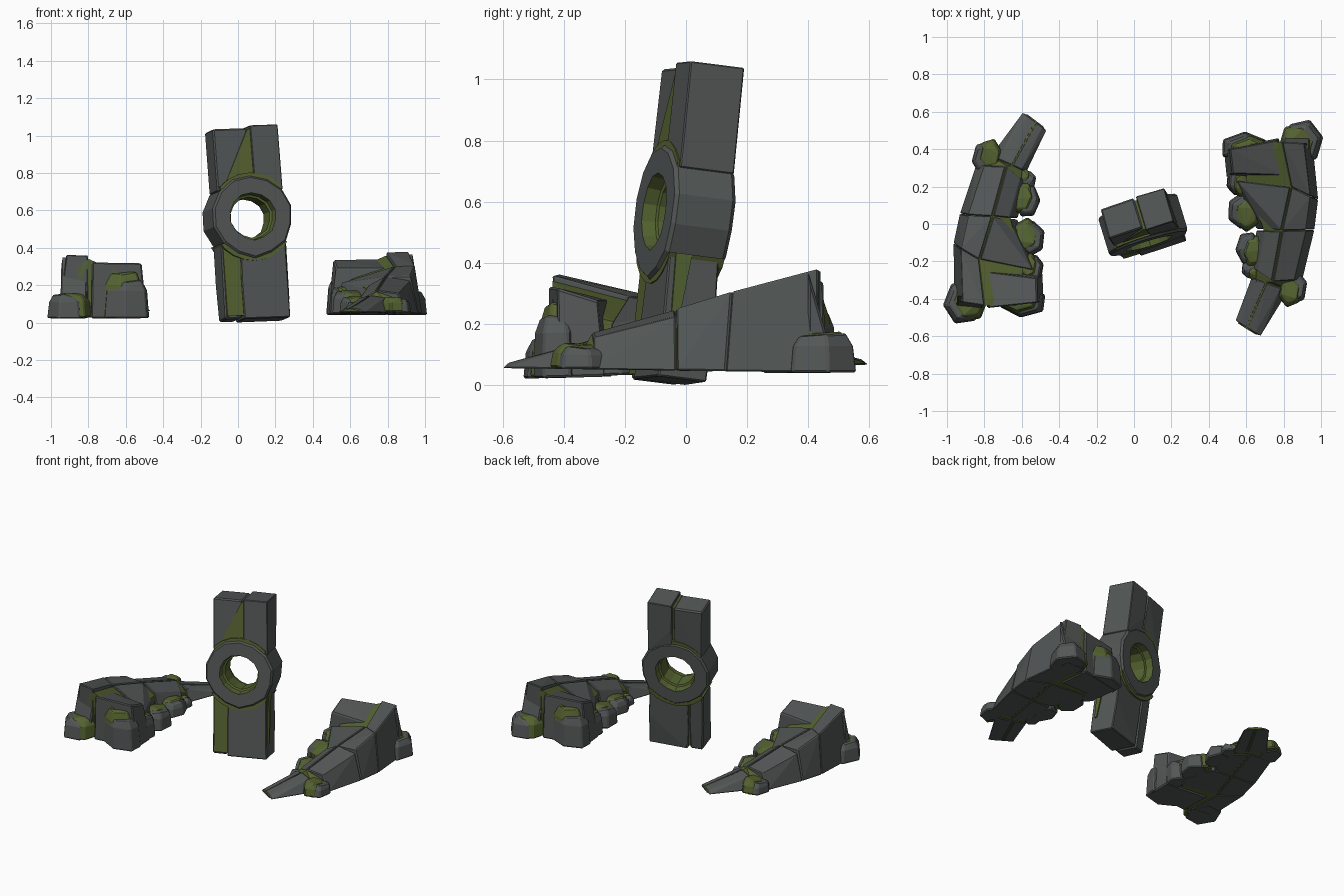
import bpy, bmesh, math, random
from mathutils import Matrix, Vector

random.seed(4)
cube = bpy.data.objects.get("Cube")
if cube:
    bpy.data.objects.remove(cube)


def material(name, color):
    m = bpy.data.materials.new(name)
    m.use_nodes = True
    m.diffuse_color = (*color, 1)
    m.node_tree.nodes["Principled BSDF"].inputs["Base Color"].default_value = (*color, 1)
    return m


STONE = material("dark grey stone", (0.085, 0.094, 0.092))
MOSS = material("moss green", (0.09, 0.125, 0.03))


def finish(name, bm, mats, place, bevel):
    bmesh.ops.recalc_face_normals(bm, faces=bm.faces)
    mesh = bpy.data.meshes.new(name)
    bm.to_mesh(mesh)
    bm.free()
    for m in mats:
        mesh.materials.append(m)
    ob = bpy.data.objects.new(name, mesh)
    bpy.context.collection.objects.link(ob)
    ob.matrix_world = place
    if bevel:
        mod = ob.modifiers.new("worn edges", "BEVEL")
        mod.width = bevel
        mod.segments = 1
        mod.limit_method = "ANGLE"


def hull(name, points, mat, place, bevel=0.007):
    """Chunky rock: convex hull of a few points."""
    bm = bmesh.new()
    for p in points:
        bm.verts.new(p)
    res = bmesh.ops.convex_hull(bm, input=bm.verts)
    junk = {g for g in res["geom_interior"] + res["geom_unused"] if isinstance(g, bmesh.types.BMVert)}
    bmesh.ops.delete(bm, geom=list(junk), context="VERTS")
    bmesh.ops.dissolve_limit(bm, angle_limit=0.06, verts=bm.verts, edges=bm.edges)
    finish(name, bm, [mat], place, bevel)


def boulder(name, x, y, rx, ry, z0, h, mat, place, spin):
    """Six sided rock that tapers to an uneven flat top."""
    pts = []
    rnd = random.Random(name[-5:])
    for i in range(6):
        a = math.tau * i / 6 + spin
        c, s = math.cos(a) * rx, math.sin(a) * ry
        pts += [(x + c, y + s, z0), (x + c * 0.91, y + s * 0.91, h * 0.75),
                (x + c * 0.7, y + s * 0.7, h - rnd.uniform(0, 0.02))]
    hull(name, pts, mat, place)


# Ridge stations from high end to tail: outer, middle, inner point, then height
HIGH = ((0.955, 0.43), (0.79, 0.44), (0.53, 0.42), 0.38)
BEND = ((0.985, 0.13), (0.84, 0.2), (0.51, 0.24), 0.305)
WAIST = ((0.965, -0.03), (0.79, -0.035), (0.655, -0.03), 0.25)
LOW = ((0.90, -0.30), (0.74, -0.31), (0.62, -0.23), 0.175)
NECK = ((0.83, -0.35), (0.71, -0.31), (0.63, -0.28), 0.15)
TIP = ((0.675, -0.605), (0.60, -0.56), (0.54, -0.52), 0.08)


def floor_z(y):
    return 0.047 - 0.014 * y


def lane(name, stations, side, place, drop, gap=0.004):
    """Length of ridge between the middle seam and its outer or inner side."""
    first, last = Vector(stations[0][1]), Vector(stations[1][1])
    along = (last - first).normalized() * gap
    pts = []
    for st, push in zip(stations, (along, -along)):
        edge, mid, h = Vector(st[side]) + push, Vector(st[1]) + push, st[3]
        across = (edge - mid).normalized()
        mid = mid + across * 0.004
        top = edge - across * min(0.045, 0.4 * (edge - mid).length)
        pts += [(*edge, floor_z(edge.y)), (*mid, floor_z(mid.y)),
                (*mid, h - 0.004), (*top, h - drop * h)]
    hull(name, pts, STONE, place, 0.005)


def moss_bed(name, stations, place):
    pts = []
    for outer, mid, inner, h in stations:
        m = Vector(mid)
        for e in (outer, inner):
            p = m + (Vector(e) - m) * 0.72
            pts += [(*p, floor_z(p.y) + 0.004), (*p, max(h * 0.72, floor_z(p.y) + 0.006))]
        pts.append((*m, h * 0.94))
    hull(name, pts, MOSS, place, 0)


def rubble(side, place):
    # Outer wall, inner slabs and the split tail
    lane(side + "_wall_high", (HIGH, BEND), 0, place, 0.0, 0)
    lane(side + "_wall_bend", (BEND, WAIST), 0, place, 0.0, 0.001)
    lane(side + "_outer_slab", (WAIST, LOW), 0, place, 0.1, 0.002)
    lane(side + "_inner_slab", (BEND, WAIST), 2, place, 0.3)
    lane(side + "_low_slab", (WAIST, LOW), 2, place, 0.2)
    lane(side + "_tail_outer", (NECK, TIP), 0, place, 0.1)
    lane(side + "_tail_inner", (NECK, TIP), 2, place, 0.1)
    for i, pair in enumerate(((HIGH, BEND), (BEND, WAIST), (WAIST, LOW), (LOW, NECK), (NECK, TIP))):
        moss_bed(f"{side}_moss_bed_{i}", pair, place)
    # Sloping foot at the high end of the wall
    hull(side + "_wall_foot", [(x, y, z) for x in (0.80, 0.94)
         for y, z in ((0.40, 0.04), (0.40, 0.37), (0.48, 0.04), (0.455, 0.18))], STONE, place)
    # Tall inner block
    hull(side + "_inner_block",
         [(0.48, 0.40, 0.04), (0.495, 0.25, 0.04), (0.80, 0.25, 0.04), (0.775, 0.46, 0.04),
          (0.51, 0.40, 0.335), (0.525, 0.27, 0.29), (0.80, 0.26, 0.29), (0.77, 0.45, 0.34)],
         STONE, place)
    # Loose boulders with moss creeping up behind them
    for label, x, y, rx, ry, h, spin, lift in (
            ("end", 0.59, 0.405, 0.135, 0.09, 0.25, 0.5, 0.04),
            ("corner", 0.905, 0.44, 0.11, 0.125, 0.17, 0.2, 0.005),
            ("upper", 0.545, 0.23, 0.055, 0.08, 0.19, 0.4, 0.005),
            ("middle", 0.575, 0.07, 0.08, 0.10, 0.17, 0.5, 0.005),
            ("lower", 0.61, -0.13, 0.07, 0.095, 0.14, 0.1, 0.005),
            ("small", 0.62, -0.24, 0.05, 0.055, 0.11, 0.4, 0),
            ("outer", 0.86, -0.34, 0.07, 0.095, 0.13, 0.3, 0.01)):
        boulder(f"{side}_boulder_{label}", x, y, rx, ry, floor_z(y), h, STONE, place, spin)
        shift = 0.028 if x < 0.76 else -0.028
        boulder(f"{side}_moss_{label}", x + shift, y - 0.015, rx, ry, floor_z(y) + 0.005,
                h + lift, MOSS, place, spin)


rubble("left", Matrix.Identity(4))
rubble("right", Matrix.Translation((-0.69, 0.005, -0.005))
       @ Matrix.Rotation(math.radians(1.6), 4, "X") @ Matrix.Rotation(math.radians(-5), 4, "Z")
       @ Matrix.Translation((0.72, 0, 0)) @ Matrix.Rotation(math.pi, 4, "Z"))

# Leaning pillar, built around the centre of its ring
PILLAR = (Matrix.Translation((0.05, -0.005, 0.557)) @ Matrix.Rotation(math.radians(17), 4, "Z")
          @ Matrix.Rotation(math.radians(-7), 4, "X") @ Matrix.Rotation(math.radians(-2), 4, "Y"))


def slab(name, x0, x1, y0, y1, z0, z1, mat=STONE, bevel=0.008, rough=0.005):
    pts = [(x + random.uniform(-rough, rough), y + random.uniform(-rough, rough), z)
           for x in (x0, x1) for y in (y0, y1) for z in (z0, (z0 + z1) / 2, z1)]
    hull(name, pts, mat, PILLAR, bevel)


slab("pillar_top_right", -0.178, 0.006, -0.075, 0.092, 0.14, 0.478)
slab("pillar_top_left", 0.022, 0.178, -0.088, 0.1, 0.14, 0.49)
slab("pillar_base_right", -0.178, -0.088, -0.068, 0.085, -0.545, -0.14)
slab("pillar_base_left", -0.078, 0.178, -0.088, 0.085, -0.548, -0.14)
slab("moss_top_seam", -0.02, 0.05, -0.07, 0.08, 0.14, 0.47, MOSS, 0, 0)
slab("moss_base_seam", -0.1, -0.06, -0.07, 0.075, -0.53, -0.14, MOSS, 0, 0)
slab("moss_base_front", -0.172, -0.07, -0.078, -0.03, -0.53, -0.14, MOSS, 0, 0)

# Moss spreading from the ring: up the front seam and down the base's left side
hull("moss_seam_flare", [(x, y, z) for y in (-0.083, -0.05) for x, z in
     ((0.026, 0.15), (-0.15, 0.15), (-0.12, 0.21), (-0.04, 0.26), (-0.006, 0.34),
      (0.008, 0.47), (0.026, 0.47))], MOSS, PILLAR, 0)
hull("moss_side_strip", [(x, y, z) for x in (0.15, 0.185) for y, z in
     ((-0.07, -0.14), (-0.015, -0.14), (-0.045, -0.45), (-0.06, -0.45))], MOSS, PILLAR, 0)


def collar(name, sign, radius, half):
    """Moss cap hugging the ring where it meets the shaft."""
    pts = []
    for i in range(9):
        a = math.radians(30 + 15 * i)
        x = max(-half, min(half, radius * math.cos(a)))
        z = radius * math.sin(a)
        pts += [(x, y, sign * max(0.14, z)) for y in (-0.093, 0.097)]
    hull(name, pts, MOSS, PILLAR, 0)


collar("moss_collar_top", 1, 0.236, 0.168)
collar("moss_collar_base", -1, 0.238, 0.184)


def ring():
    """Faceted stone ring with a stepped, mossy bore."""
    profile = [(0.128, -0.105), (0.212, -0.105), (0.223, -0.092), (0.223, 0.092), (0.212, 0.105),
               (0.128, 0.105), (0.122, 0.06), (0.11, 0.055), (0.11, -0.055), (0.122, -0.06)]
    sides = 14
    bm = bmesh.new()
    loops = []
    for i in range(sides):
        a = math.tau * (i + 0.5) / sides
        wob = random.uniform(0.975, 1.02)
        loops.append([bm.verts.new((r * wob * math.cos(a), y, r * wob * math.sin(a)))
                      for r, y in profile])
    for i in range(sides):
        a, b = loops[i], loops[(i + 1) % sides]
        for j in range(len(profile)):
            k = (j + 1) % len(profile)
            f = bm.faces.new((a[j], a[k], b[k], b[j]))
            f.material_index = 1 if j >= 5 else 0
    finish("pillar_ring", bm, [STONE, MOSS], PILLAR, 0)


ring()
